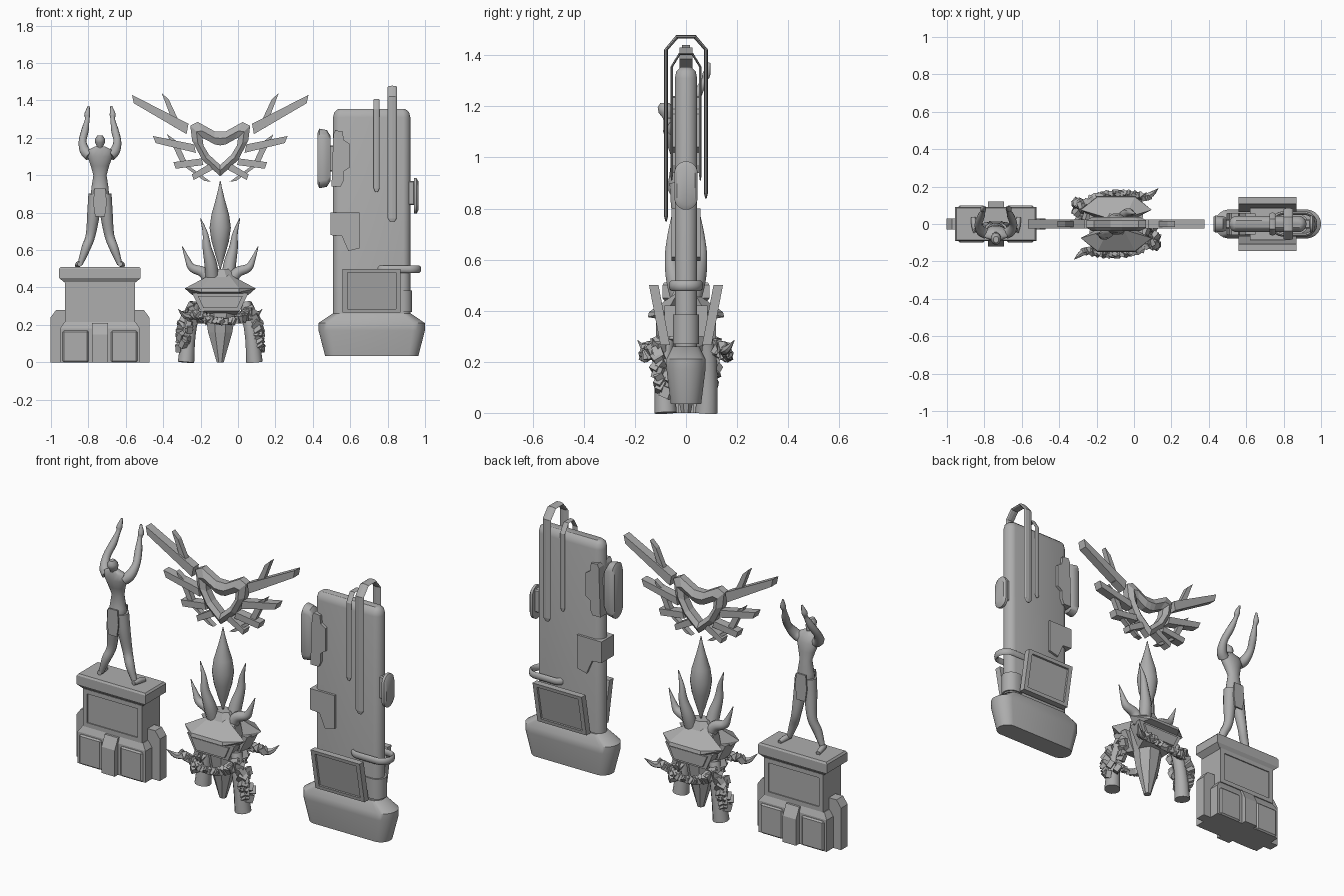
import bpy, bmesh, math, random
from mathutils import Vector, Matrix, Euler

if "Cube" in bpy.data.objects:
    bpy.data.objects.remove(bpy.data.objects["Cube"], do_unlink=True)
random.seed(4)
stone = bpy.data.materials.new("grey_stone")
stone.use_nodes = True
stone.diffuse_color = (0.42, 0.42, 0.42, 1)
stone.node_tree.nodes["Principled BSDF"].inputs["Base Color"].default_value = (0.42, 0.42, 0.42, 1)
STATUE, CENTRE, TOWER = -0.738, -0.095, 0.715


def finish(name, bm, cx=0, smooth=False, twice=False):
    """Make the object, plus a copy turned half round when twice is set."""
    bmesh.ops.recalc_face_normals(bm, faces=bm.faces)
    mesh = bpy.data.meshes.new(name)
    bm.to_mesh(mesh)
    bm.free()
    mesh.materials.append(stone)
    for turn in range(2 if twice else 1):
        ob = bpy.data.objects.new(name + ("_back" if turn else ""), mesh)
        ob.location.x = cx
        ob.rotation_euler.z = math.pi * turn
        bpy.context.collection.objects.link(ob)
    if smooth:
        bpy.ops.object.select_all(action='DESELECT')
        ob.select_set(True)
        bpy.context.view_layer.objects.active = ob
        bpy.ops.object.shade_smooth_by_angle(angle=math.radians(40))


def loft(name, rings, cyclic=False, **kw):
    bm = bmesh.new()
    loops = [[bm.verts.new(p) for p in ring] for ring in rings]
    n = len(loops[0])
    for a, b in zip(loops, loops[1:] + loops[:1] if cyclic else loops[1:]):
        for i in range(n):
            j = (i + 1) % n
            bm.faces.new((a[i], a[j], b[j], b[i]))
    if not cyclic:
        bm.faces.new(loops[0])
        bm.faces.new(loops[-1])
    finish(name, bm, **kw)


def prism(name, outline, y0, y1, **kw):
    loft(name, [[(x, y, z) for x, z in outline] for y in (y0, y1)], **kw)


def box(name, x, y, z, bevel=0, **kw):
    bm = bmesh.new()
    size = [b - a for a, b in (x, y, z)]
    mid = [(a + b) / 2 for a, b in (x, y, z)]
    bmesh.ops.create_cube(bm, size=1, matrix=Matrix.LocRotScale(mid, None, size))
    if bevel:
        bmesh.ops.bevel(bm, geom=bm.edges, offset=bevel, segments=1, affect='EDGES')
    finish(name, bm, **kw)


def hull(name, points, **kw):
    """Convex solid through points mirrored across x."""
    bm = bmesh.new()
    for x, y, z in points:
        for s in ((-1, 1) if x else (1,)):
            bm.verts.new((s * x, y, z))
    found = bmesh.ops.convex_hull(bm, input=bm.verts)
    bmesh.ops.delete(bm, geom=found["geom_interior"], context='VERTS')
    finish(name, bm, **kw)


def spline(points, steps):
    pts = [Vector(p) for p in points]
    pts = [2 * pts[0] - pts[1]] + pts + [2 * pts[-1] - pts[-2]]
    out = []
    for a, b, c, d in zip(pts, pts[1:], pts[2:], pts[3:]):
        for k in range(steps):
            t = k / steps
            out.append(0.5 * (2 * b + (c - a) * t + (2 * a - 5 * b + 4 * c - d) * t * t
                              + (3 * b - a - 3 * c + d) * t ** 3))
    return out + [pts[-2]]


def tube(name, points, steps=4, sides=10, flat=1, ref=(1, 0, 0), closed=False, **kw):
    """Sweep an ellipse along x, y, z, radius points; flat scales it across ref."""
    path = spline(points, steps) if steps > 1 else [Vector(p) for p in points]
    rings = []
    for i, p in enumerate(path):
        before = path[i - 1] if i or closed else p
        after = path[(i + 1) % len(path)] if closed else path[min(i + 1, len(path) - 1)]
        along = (after.xyz - before.xyz).normalized()
        normal = along.cross(Vector(ref)).normalized()
        side = normal.cross(along)
        turns = [math.tau * k / sides for k in range(sides)]
        rings.append([p.xyz + p.w * (side * math.cos(a) + normal * flat * math.sin(a)) for a in turns])
    loft(name, rings, cyclic=closed, **kw)


def oval(hx, hy, z, y=0, straight=False, n=24):
    """Ellipse, or a round-ended slot when straight is set."""
    ring = []
    for k in range(n):
        c, s = math.cos(math.tau * (k + .5) / n), math.sin(math.tau * (k + .5) / n)
        x = c * hy + math.copysign(hx - hy, c) if straight else c * hx
        ring.append((x, y + s * hy, z))
    return ring


# Plinth
def slab(hx, hy, z):
    return [(hx, hy, z), (-hx, hy, z), (-hx, -hy, z), (hx, -hy, z)]


loft("plinth_base", [slab(.215, .09, 0), slab(.215, .09, .18), slab(.19, .075, .215)], cx=STATUE)
box("plinth_block", (-.187, .187), (-.075, .075), (.2, .44), cx=STATUE)
loft("plinth_cap", [slab(.187, .075, .425), slab(.218, .092, .45), slab(.218, .092, .5),
                    slab(.21, .086, .51)], cx=STATUE)
for s in (-1, 1):
    prism("plinth_fin", [(s * x, z) for x, z in ((.2, 0), (.264, 0), (.264, .24), (.235, .28), (.18, .28))],
          -.03, .03, cx=STATUE)
    box("plinth_corner", sorted((s * .06, s * .2)), (-.1, .1), (0, .17), .008, cx=STATUE)
    box("plinth_frame_side", sorted((s * .16, s * .187)), (-.081, .081), (.215, .43), cx=STATUE)
for z in (.215, .405):
    box("plinth_frame_rail", (-.16, .16), (-.081, .081), (z, z + .025), cx=STATUE)
hull("plinth_buttress", [(.042, y, z) for y, z in ((-.12, 0), (.12, 0), (-.12, .15), (.12, .15), (-.09, .21), (.09, .21))],
     cx=STATUE)

# Statue figure with raised arms
loft("figure_torso", [oval(*r, n=16) for r in (
    (.03, .025, .84, -.03), (.05, .04, .88, -.035), (.047, .036, .93, -.03), (.036, .027, 1.0, -.03),
    (.05, .035, 1.05, -.04), (.068, .04, 1.1, -.05), (.066, .032, 1.135, -.057), (.025, .022, 1.155, -.065))],
    cx=STATUE, smooth=True)
loft("figure_head", [oval(*r, n=12) for r in (
    (.016, .018, 1.13, -.065), (.018, .022, 1.155, -.07), (.027, .032, 1.175, -.076), (.027, .032, 1.195, -.08),
    (.014, .018, 1.214, -.083))], cx=STATUE, smooth=True)
for s in (-1, 1):
    limbs = {
        "figure_leg": [(.026, -.03, .9, .036), (.034, -.025, .8, .034), (.05, -.015, .68, .026),
                       (.075, -.028, .61, .024), (.106, -.03, .525, .014)],
        "figure_foot": [(.108, -.045, .525, .013), (.115, -.01, .525, .016), (.122, .035, .518, .012)],
        "figure_arm": [(.055, -.05, 1.105, .03), (.08, -.035, 1.13, .028), (.093, .0, 1.18, .021),
                       (.08, .04, 1.24, .02), (.068, .07, 1.3, .012), (.068, .08, 1.325, .016), (.06, .092, 1.37, .005)],
    }
    for part, pts in limbs.items():
        tube(part, [(s * x, y, z, r) for x, y, z, r in pts], cx=STATUE, smooth=True)
for y in (-.075, .012):
    prism("figure_loincloth", [(-.03, .93), (.03, .93), (.036, .85), (.026, .78), (-.026, .78), (-.036, .85)],
          y - .004, y + .004, cx=STATUE)

# Shield emblem
half_outer = [(0, 1.235), (.03, 1.235), (.12, 1.285), (.16, 1.265), (.15, 1.185), (.095, 1.08), (0, .995)]
half_inner = [(0, 1.16), (.03, 1.165), (.075, 1.19), (.095, 1.2), (.09, 1.16), (.06, 1.11), (0, 1.055)]
outer, inner = [h + [(-x, z) for x, z in h[-2:0:-1]] for h in (half_outer, half_inner)]
ridge = [((a + c) / 2, (b + d) / 2) for (a, b), (c, d) in zip(outer, inner)]
loft("shield", [[(x, y, z) for x, z in loop] for loop, y in (
    (outer, -.02), (ridge, -.038), (inner, -.02), (inner, .02), (ridge, .038), (outer, .02))],
    cyclic=True, cx=CENTRE)

# Wing feathers and the struts crossing them
feathers = [[(.472, 1.43), (.462, 1.385), (.18, 1.22), (.17, 1.275)],
            [(.36, 1.21), (.345, 1.172), (.13, 1.12), (.14, 1.165)],
            [(.25, 1.07), (.238, 1.035), (.09, 1.055), (.1, 1.09)],
            [(.152, 1.005), (.142, .975), (.04, 1.03), (.06, 1.06)]]
struts = [[(.313, 1.44), (.275, 1.405), (.2, 1.245), (.243, 1.255)],
          [(.285, 1.22), (.23, 1.18), (.165, 1.04), (.207, 1.06)],
          [(.21, 1.06), (.175, 1.055), (.05, .965), (.085, .97)]]
for s in (-1, 1):
    for shapes, depth, part in ((feathers, .025, "wing_feather"), (struts, .015, "wing_strut")):
        for shape in shapes:
            prism(part, [(s * x, z) for x, z in shape], -depth, depth, cx=CENTRE)

# Flame and the horns around it
loft("flame", [oval(r, r, z, n=16) for r, z in ((.003, .5), (.025, .57), (.048, .65), (.058, .72), (.048, .79),
                                               (.025, .87), (.01, .93), (.002, .97))], cx=CENTRE, smooth=True)
for s in (-1, 1):
    tube("tall_horn", [(s * x, s * y, z, r) for x, y, z, r in (
        (.04, .02, .42, .035), (.05, .045, .52, .034), (.07, .06, .61, .024), (.08, .06, .69, .014), (.105, .055, .77, .002))],
        cx=CENTRE, smooth=True)
    tube("low_horn", [(s * x, 0, z, r) for x, z, r in (
        (.05, .42, .035), (.09, .48, .03), (.15, .505, .023), (.175, .55, .014), (.203, .62, .002))],
        ref=(0, 1, 0), cx=CENTRE, smooth=True)

# Brazier body with a hooded face on each side
loft("brazier_core", [oval(a, b, z, n=8) for a, b, z in (
    (.02, .02, 0), (.07, .055, .16), (.085, .07, .25), (.115, .08, .36), (.1, .07, .44), (.05, .04, .5))], cx=CENTRE)
hull("brazier_hood", [(.04, -.03, .475), (.19, -.075, .395), (.1, -.145, .395), (.1, -.15, .375), (.15, -.06, .36),
                      (.08, -.02, .36)], cx=CENTRE, twice=True)
hull("brazier_jaw", [(.15, -.11, .37), (.105, -.105, .275), (.14, -.02, .37), (.08, -.02, .25)], cx=CENTRE, twice=True)
prism("brazier_mouth", [(-.12, .355), (.12, .355), (.09, .29), (-.09, .29)], -.118, -.1, cx=CENTRE, twice=True)
tube("brazier_leg", [(.183, -.08, 0, .044), (.172, -.085, .12, .038), (.155, -.085, .22, .034), (.135, -.07, .32, .03)],
     sides=12, cx=CENTRE, twice=True, smooth=True)
tube("tail_spike", [(-.15, -.14, .25, .022), (-.19, -.16, .25, .016), (-.225, -.19, .285, .001)], ref=(0, 0, 1),
     sides=6, cx=CENTRE, twice=True)

# Armour plates running up each leg and across the face
tail = [(.21, -.1, .1, .024), (.205, -.11, .18, .03), (.165, -.105, .27, .03), (.12, -.135, .24, .026), (.05, -.16, .22, .02),
        (-.03, -.165, .225, .02), (-.1, -.155, .25, .023), (-.165, -.14, .255, .022)]
bm = bmesh.new()
for p in spline(tail, 4):
    tilt = Euler([random.uniform(-.7, .7) for _ in range(3)])
    bmesh.ops.create_cube(bm, size=1, matrix=Matrix.LocRotScale(p.xyz, tilt, Vector((1.5, 1.2, 1.7)) * p.w))
finish("tail_plates", bm, cx=CENTRE, twice=True)
bm = bmesh.new()
for k in range(12):
    spot = (.205 - .06 * (k / 11) + random.uniform(-.02, .02), random.uniform(-.1, -.02), .08 + .02 * k)
    tilt = Euler([random.uniform(-.6, .6) for _ in range(3)])
    bmesh.ops.create_cube(bm, size=.042, matrix=Matrix.LocRotScale(spot, tilt, (.7, 1, 1)))
finish("leg_plates", bm, cx=CENTRE, twice=True)

# Tower body and foot
loft("tower_foot", [oval(hx, hy, z, straight=True) for hx, hy, z in (
    (.25, .06, .035), (.285, .077, .17), (.285, .077, .21), (.21, .052, .26))], cx=TOWER, smooth=True)
loft("tower_body", [oval(hx, hy, z, straight=True) for hx, hy, z in (
    (.207, .044, .25), (.207, .044, 1.31), (.2, .038, 1.338), (.18, .02, 1.354))], cx=TOWER, smooth=True)
loft("tower_collar", [oval(.06, .052, z, straight=True) for z in (.27, .385)], cx=.872, smooth=True)

# Straps arching over the tower
for x, w, hy, top, front, back in ((.825, .026, .078, 1.472, .75, .84), (.741, .016, .056, 1.405, .91, .91)):
    ends = [(-hy, front), (-hy, front + .02), (-hy, top - .05), (-hy * .45, top), (hy * .45, top), (hy, top - .05),
            (hy, back + .02), (hy, back)]
    tube("tower_strap", [(x, y, z, w * (.4 if i in (0, 7) else 1)) for i, (y, z) in enumerate(ends)], steps=1,
         flat=.3, sides=8)

# Loop handle
loop = oval(.115, .058, .498, straight=True)
tube("tower_handle", [(*p, .02) for p in loop], steps=1, closed=True, ref=(0, 0, 1), flat=.5, sides=8, cx=.855, smooth=True)

# Pods on the two ends
def pod(name, layers, cz, half):
    loft(name, [[(x, a, cz + b) for b, a, _ in oval(half * k, .045 * k, 0, straight=True)] for x, k in layers], smooth=True)


pod("left_end_pod", ((.425, .85), (.435, 1), (.475, .95), (.495, .75)), 1.09, .16)
pod("right_end_pod", ((.965, .8), (.955, 1), (.94, 1)), .89, .095)
for x, z in (((.48, .52), (1.02, 1.16)), ((.9, .945), (.84, .97))):
    box("pod_mount", x, (-.025, .025), z, .006)

# Clamps, side plates and tilted panels on both faces
prism("upper_clamp", [(.5, .94), (.55, .94), (.565, .97), (.565, 1.02), (.595, 1.04), (.595, 1.17), (.565, 1.19),
                      (.56, 1.235), (.52, 1.24), (.51, 1.22)], -.06, .06)
prism("side_plate", [(.495, .68), (.495, .8), (.65, .8), (.65, .61), (.59, .595), (.555, .675)], -.057, .057)
for s in (-1, 1):
    def leaf(name, x0, x1, z0, z1, out, thick):
        rings = [[(x, s * (.05 + .19 * (z - .26) + o), z) for x, z in ((x0, z0), (x1, z0), (x1, z1), (x0, z1))]
                 for o in (out, out + thick)]
        loft(name, rings)
    leaf("panel_back", .56, .87, .265, .5, .012, .025)
    for x0, x1, z0, z1 in ((.56, .585, .265, .5), (.845, .87, .265, .5), (.585, .845, .265, .285), (.585, .845, .48, .5)):
        leaf("panel_frame", x0, x1, z0, z1, .03, .019)
    box("panel_bracket", (.62, .81), sorted((s * .03, s * .085)), (.3, .42))
